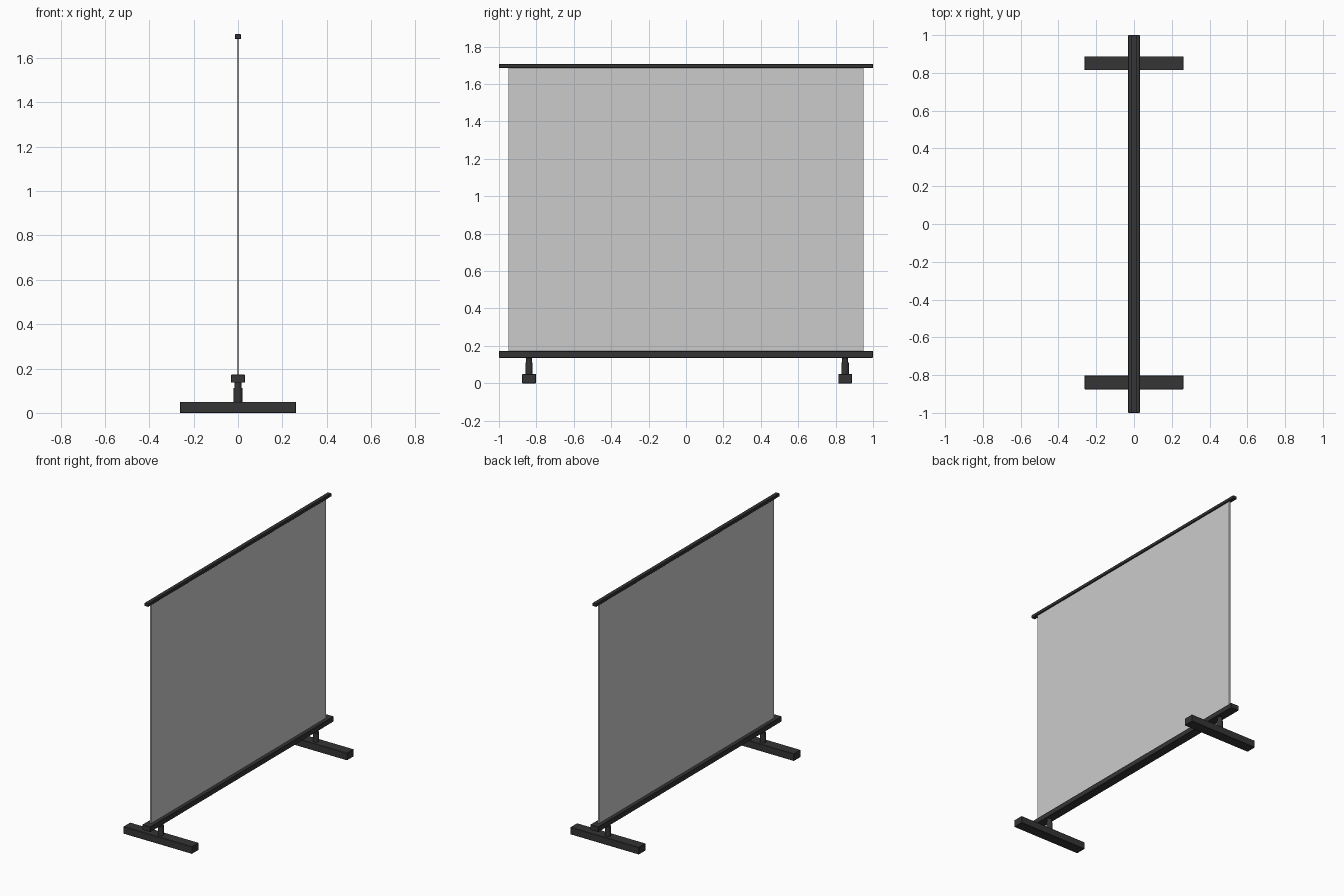
import bpy, math

if "Cube" in bpy.data.objects:
    bpy.data.objects.remove(bpy.data.objects["Cube"])

dark = bpy.data.materials.new("dark_metal")
dark.diffuse_color = (0.035, 0.035, 0.035, 1)
dark.use_nodes = True
dark.node_tree.nodes["Principled BSDF"].inputs["Base Color"].default_value = dark.diffuse_color


def box(name, center, size, mat=None, bevel=0.0):
    bpy.ops.mesh.primitive_cube_add(size=1, location=center)
    ob = bpy.context.object
    ob.name = name
    ob.scale = size
    bpy.ops.object.transform_apply(location=False, rotation=False, scale=True)
    if mat:
        ob.data.materials.append(mat)
    if bevel:
        m = ob.modifiers.new("bevel", 'BEVEL')
        m.width = bevel
        m.segments = 1
    return ob


def cylinder(name, radius, z0, z1, y):
    bpy.ops.mesh.primitive_cylinder_add(vertices=24, radius=radius, depth=z1 - z0,
                                        location=(0, y, (z0 + z1) / 2))
    ob = bpy.context.object
    ob.name = name
    ob.data.materials.append(dark)
    bpy.ops.object.shade_smooth_by_angle(angle=math.radians(35))


# screen sheet and the bars that hold it
box("screen_panel", (0, 0, 0.928), (0.010, 1.90, 1.524))
box("top_bar", (0, 0, 1.696), (0.028, 2.0, 0.022), dark, 0.002)
box("bottom_bar", (0, 0, 0.154), (0.062, 2.0, 0.036), dark, 0.002)

# feet with stepped posts
for side, y in (("left", -0.839), ("right", 0.851)):
    box(side + "_foot", (0, y, 0.025), (0.524, 0.073, 0.05), dark, 0.002)
    cylinder(side + "_post", 0.0195, 0.048, 0.112, y)
    cylinder(side + "_post_neck", 0.016, 0.11, 0.138, y)
